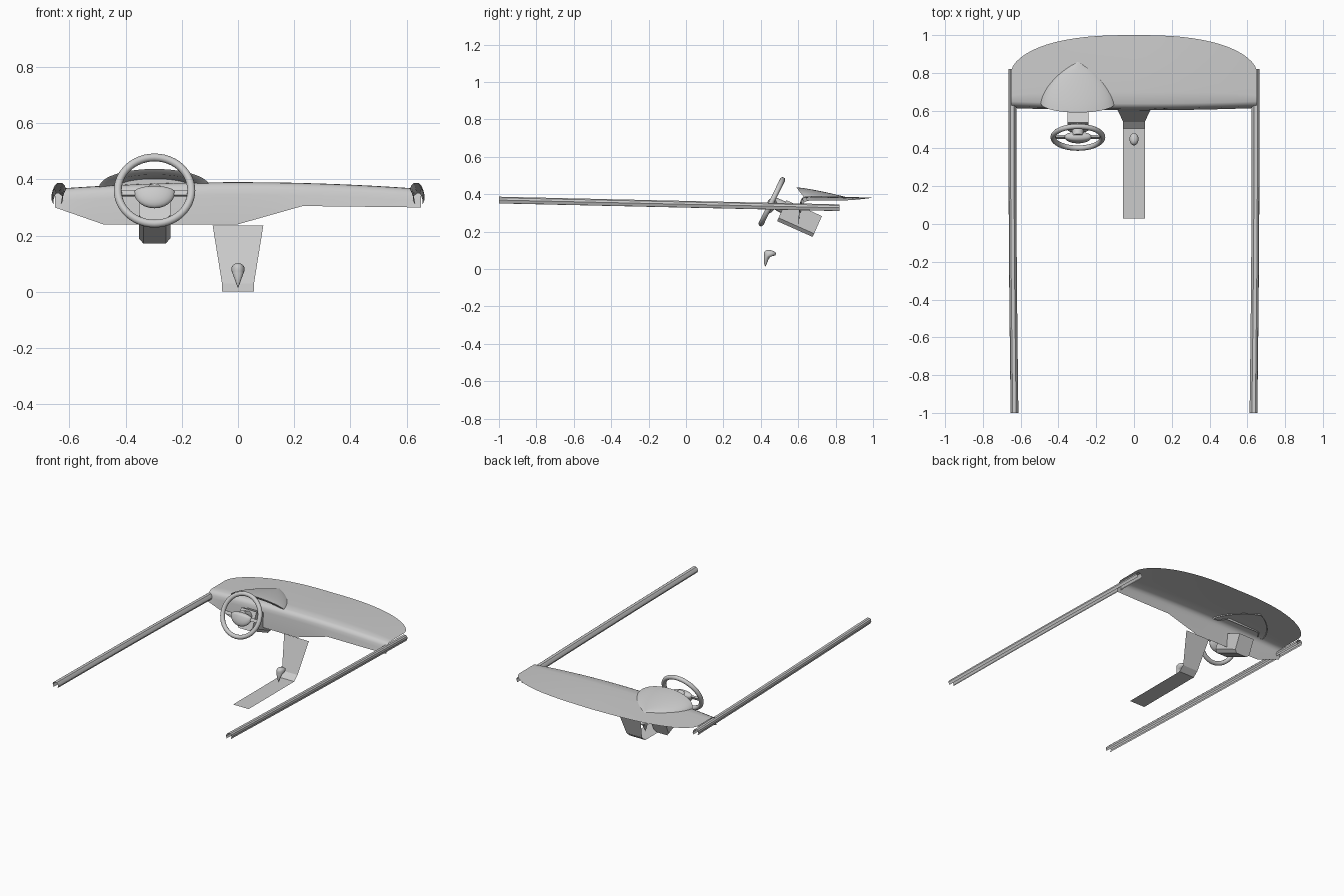
import bpy, bmesh, math
from mathutils import Vector, Matrix

if "Cube" in bpy.data.objects:
    bpy.data.objects.remove(bpy.data.objects["Cube"])

mat = bpy.data.materials.new("light_grey")
mat.diffuse_color = (0.6, 0.6, 0.6, 1)
mat.use_nodes = True
mat.node_tree.nodes["Principled BSDF"].inputs["Base Color"].default_value = mat.diffuse_color


def finish(name, bm, up=None, angle=35):
    """Turn a bmesh into a named object; open sheets are turned to face 'up'."""
    bmesh.ops.remove_doubles(bm, verts=bm.verts, dist=0.0003)
    bmesh.ops.recalc_face_normals(bm, faces=bm.faces)
    if up:
        bm.normal_update()
        if sum(f.normal.dot(Vector(up)) * f.calc_area() for f in bm.faces) < 0:
            bmesh.ops.reverse_faces(bm, faces=bm.faces)
    me = bpy.data.meshes.new(name)
    bm.to_mesh(me)
    bm.free()
    me.materials.append(mat)
    ob = bpy.data.objects.new(name, me)
    bpy.context.collection.objects.link(ob)
    bpy.ops.object.select_all(action='DESELECT')
    bpy.context.view_layer.objects.active = ob
    ob.select_set(True)
    bpy.ops.object.shade_smooth_by_angle(angle=math.radians(angle))
    return ob


def loft(name, rows, up=None, closed=False, angle=35):
    """Skin a list of point rows."""
    bm = bmesh.new()
    vs = [[bm.verts.new(p) for p in r] for r in rows]
    n = len(rows[0])
    for a, b in zip(vs, vs[1:]):
        for i in range(n if closed else n - 1):
            j = (i + 1) % n
            bm.faces.new((a[i], a[j], b[j], b[i]))
    return finish(name, bm, up, angle)


def interp(pts, x):
    for (x0, z0), (x1, z1) in zip(pts, pts[1:]):
        if x <= x1:
            return z0 + (z1 - z0) * max(0, x - x0) / (x1 - x0)
    return pts[-1][1]


# Dashboard: rolled front edge, nearly flat top, rounded windscreen edge
W = 0.652
low = [(-W, 0.30), (-0.48, 0.24), (0, 0.24), (0.23, 0.305), (W, 0.30)]
xs = sorted([W * math.sin(math.pi / 2 * k / 16) for k in range(-16, 17)] + [-0.48, 0.23])
rows = []
for x in xs:
    q = min(1, abs(x) / W)
    zt = 0.39 - 0.024 * q * q
    back = 0.80 + 0.20 * max(0, 1 - q ** 2.6) ** 0.55
    y0 = 0.602 + 0.012 * q * q
    row = [(x, y0, interp(low, x)), (x, y0 + 0.006, zt - 0.045),
           (x, y0 + 0.01, zt - 0.025), (x, y0 + 0.018, zt - 0.01), (x, y0 + 0.035, zt - 0.001)]
    for k in range(1, 7):
        t = k / 6
        row.append((x, y0 + 0.035 + (back - y0 - 0.035) * t, zt - 0.010 * t * t * (1 - q)))
    rows.append(row)
loft("dashboard", rows, up=(0, -0.5, 1))

# Instrument hood: domed shell, open toward the driver, with a recess
rows = []


def hood_row(w, h, y, lean):
    r = []
    for k in range(25):
        a = math.pi * k / 24
        s = math.sin(a)
        r.append((-0.297 + w * math.cos(a), y - lean * s, 0.372 + h * s))
    return r


rows.append(hood_row(0.13, 0.03, 0.69, 0))
rows.append(hood_row(0.16, 0.045, 0.645, 0.04))
for k in range(13):
    t = k / 12
    rows.append(hood_row(0.197 * max(0.0, 1 - t ** 1.6) ** 0.75, 0.065 - 0.053 * t ** 1.3,
                         0.64 + 0.22 * t, 0.05 * (1 - t)))
loft("instrument_hood", rows, up=(0, 0, 1), angle=50)
bm = bmesh.new()
bm.faces.new([bm.verts.new(p) for p in hood_row(0.13, 0.03, 0.69, 0)])
finish("instrument_panel", bm, up=(0, -1, 0))

# Steering wheel, in its own tilted frame (local z points at the driver)
tilt = Matrix.Translation((-0.297, 0.459, 0.36)) @ Matrix.Rotation(math.radians(64), 4, 'X')
R, r = 0.131, 0.014
rows = []
for i in range(49):
    a = 2 * math.pi * i / 48
    rows.append([tilt @ Vector(((R + r * math.cos(b)) * math.cos(a),
                                (R + r * math.cos(b)) * math.sin(a), r * math.sin(b)))
                 for b in [2 * math.pi * j / 12 for j in range(12)]])
loft("steering_wheel_rim", rows, closed=True, angle=60)

# Hub: padded dome with a flattened upper edge
bm = bmesh.new()
bmesh.ops.create_uvsphere(bm, u_segments=24, v_segments=14, radius=1)
for v in bm.verts:
    v.co = Vector((v.co.x * 0.073, v.co.y * (0.022 if v.co.y > 0 else 0.062), v.co.z * 0.026))
bm.transform(tilt @ Matrix.Translation((0, -0.004, -0.006)))
finish("steering_wheel_hub", bm, angle=60)

# Spokes
for side, nm in ((-1, "left"), (1, "right")):
    bm = bmesh.new()
    bmesh.ops.create_cube(bm, size=1)
    bm.transform(tilt @ Matrix.Translation((side * 0.093, -0.008, -0.006))
                 @ Matrix.Diagonal((0.075, 0.02, 0.012, 1)))
    finish("wheel_spoke_" + nm, bm)

# Steering column shaft and its box cover with chamfered lower edges
bm = bmesh.new()
bmesh.ops.create_cone(bm, cap_ends=True, segments=20, radius1=0.034, radius2=0.03, depth=0.08)
bm.transform(tilt @ Matrix.Translation((0, 0, -0.045)))
finish("steering_shaft", bm)
sec = [(-0.056, 0.061), (0.056, 0.061), (0.056, -0.042), (0.040, -0.061),
       (-0.040, -0.061), (-0.056, -0.042)]
frame = Matrix.Translation((-0.297, 0.607, 0.27)) @ Matrix.Rotation(math.radians(-24), 4, 'X')
bm = bmesh.new()
ends = [[bm.verts.new(frame @ Vector((x, y, z))) for x, z in sec] for y in (-0.104, 0.104)]
for e in ends:
    bm.faces.new(e)
for i in range(6):
    j = (i + 1) % 6
    bm.faces.new((ends[0][i], ends[0][j], ends[1][j], ends[1][i]))
finish("column_cover", bm, angle=20)

# Centre console: a folded thin panel
path = [(0.03, 0, 0.057), (0.505, 0, 0.057), (0.54, 0.03, 0.057), (0.61, 0.235, 0.09)]
loft("centre_console", [[(-w, y, z), (w, y, z)] for y, z, w in path], up=(0, -0.5, 1), angle=15)

# Gear lever: tapered stem flowing into a knob that leans back
rings = [(0.424, 0.015, 0.001, 0.001), (0.425, 0.03, 0.007, 0.008), (0.428, 0.05, 0.014, 0.012),
         (0.434, 0.066, 0.020, 0.017), (0.448, 0.074, 0.023, 0.031), (0.449, 0.086, 0.024, 0.033),
         (0.446, 0.095, 0.018, 0.025), (0.442, 0.101, 0.008, 0.012), (0.441, 0.102, 0.0005, 0.0005)]
loft("gear_lever", [[(rx * math.cos(a), y + ry * math.sin(a), z)
                     for a in [2 * math.pi * k / 16 for k in range(16)]]
                    for y, z, rx, ry in rings], closed=True, angle=60)

# Door sill rails: open capped profile, slightly bowed and falling forward
prof = [(0.618, -0.036), (0.612, -0.024), (0.616, -0.010), (0.624, -0.001),
        (0.642, 0.0), (0.650, -0.006), (0.653, -0.018), (0.646, -0.035)]
for side, nm in ((-1, "left"), (1, "right")):
    rows = []
    for k in range(9):
        t = k / 8
        bow = 0.011 * math.sin(math.pi / 2 * min(1, t * 1.3))
        rows.append([(side * (x + bow), -1 + 1.82 * t, 0.387 - 0.041 * t + z) for x, z in prof])
    loft("door_rail_" + nm, rows, up=(0, 0, 1), angle=30)
